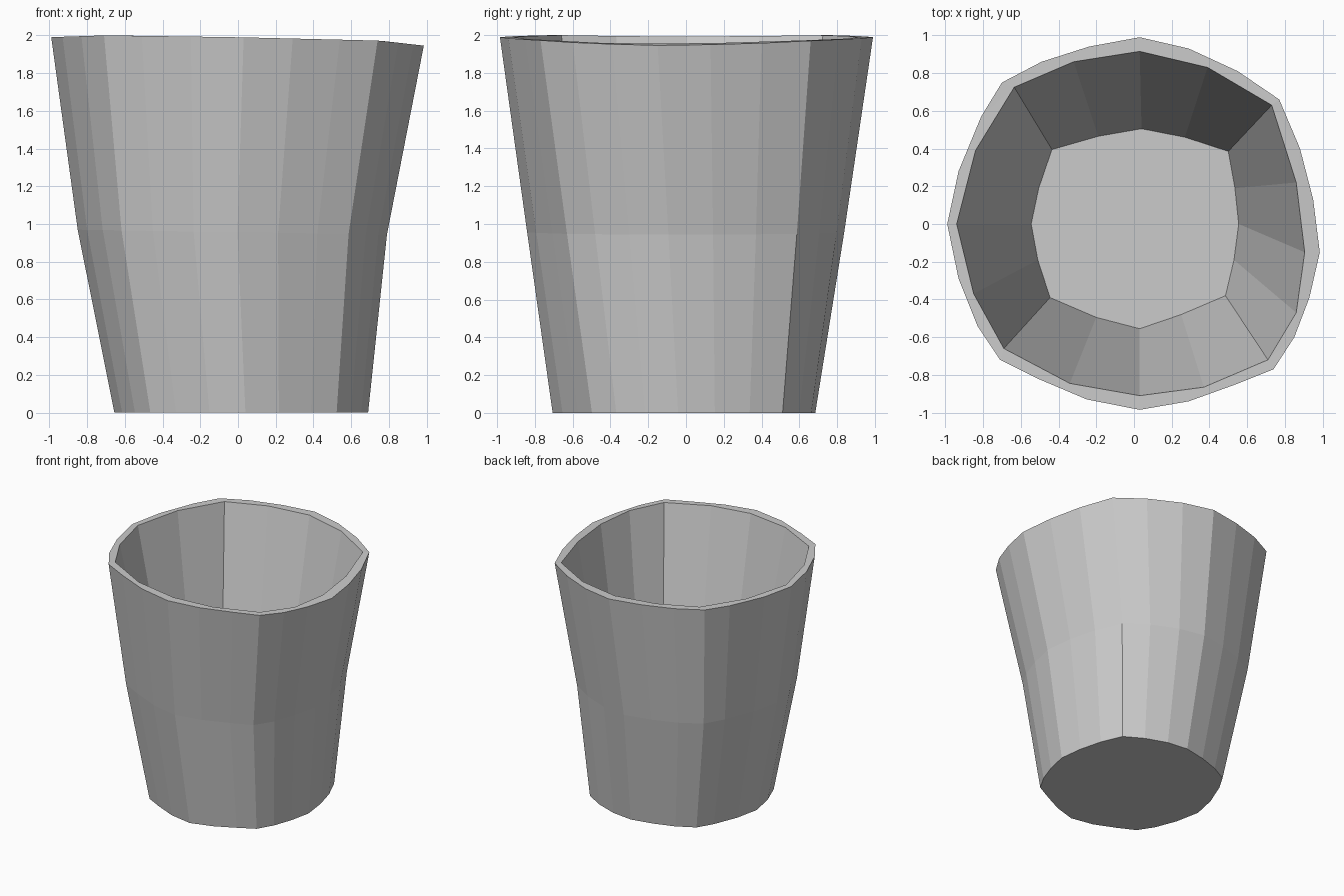
import bpy, bmesh

if "Cube" in bpy.data.objects:
    bpy.data.objects.remove(bpy.data.objects["Cube"])

# Plan outlines (x, y), clockwise from the back
RIM_OUT = [(.03, .99), (.29, .93), (.55, .81), (.77, .66), (.88, .40), (.95, .13),
           (.985, -.15), (.93, -.39), (.85, -.60), (.74, -.77), (.54, -.85), (.29, -.94),
           (.03, -.985), (-.25, -.93), (-.51, -.82), (-.71, -.72), (-.83, -.54), (-.93, -.29),
           (-.99, 0), (-.93, .28), (-.81, .57), (-.70, .75), (-.49, .86), (-.24, .94)]
RIM_IN = [(.03, .915), (.39, .83), (.73, .63), (.86, .22), (.905, -.15), (.86, -.47),
          (.71, -.72), (.37, -.865), (.03, -.91), (-.34, -.845), (-.69, -.66), (-.85, -.37),
          (-.94, 0), (-.84, .39), (-.635, .725), (-.32, .86)]
FLOOR = [(.04, .505), (.27, .46), (.50, .385), (.535, .19), (.555, 0), (.53, -.19),
         (.485, -.38), (.25, -.48), (.03, -.555), (-.20, -.495), (-.445, -.39), (-.51, -.19),
         (-.545, 0), (-.505, .19), (-.435, .395), (-.19, .465)]
FLOOR_Z = 0.10


def rim_z(x):
    """Height of the slightly sagging rim."""
    pts = [(-1, 1.99), (-.7, 2.0), (0, 1.99), (.75, 1.972), (1, 1.944)]
    for (x0, z0), (x1, z1) in zip(pts, pts[1:]):
        if x <= x1:
            return z0 + (z1 - z0) * (x - x0) / (x1 - x0)
    return pts[-1][1]


bm = bmesh.new()


def ring(points):
    vs = [bm.verts.new(p) for p in points]
    return vs, [bm.edges.new((a, b)) for a, b in zip(vs, vs[1:] + vs[:1])]


def wall(a, b):
    n = len(a)
    for i in range(n):
        j = (i + 1) % n
        bm.faces.new((a[i], a[j], b[j], b[i]))


def shrink(x, y, sx, cx, sy, cy, twist):
    return sx * x + cx, sy * y + cy + twist * max(x, 0)


# Outer wall: base, waist and rim rings
base, _ = ring([(*shrink(x, y, .681, .019, .704, -.015, .08), 0) for x, y in RIM_OUT])
waist, _ = ring([(*shrink(x, y, .83, -.028, .85, -.005, .04), .957 - .013 * x)
                 for x, y in RIM_OUT])
rim_out, out_edges = ring([(x, y, rim_z(x)) for x, y in RIM_OUT])
wall(base, waist)
wall(waist, rim_out)
bm.faces.new(base)

# Inner wall and floor
rim_in, in_edges = ring([(x, y, rim_z(x)) for x, y in RIM_IN])
floor, _ = ring([(x, y, FLOOR_Z) for x, y in FLOOR])
wall(rim_in, floor)
bm.faces.new(floor)

# Lip joining the two walls
bmesh.ops.bridge_loops(bm, edges=out_edges + in_edges)
bmesh.ops.recalc_face_normals(bm, faces=bm.faces)

mesh = bpy.data.meshes.new("cup")
bm.to_mesh(mesh)
bm.free()
bpy.context.collection.objects.link(bpy.data.objects.new("cup", mesh))
